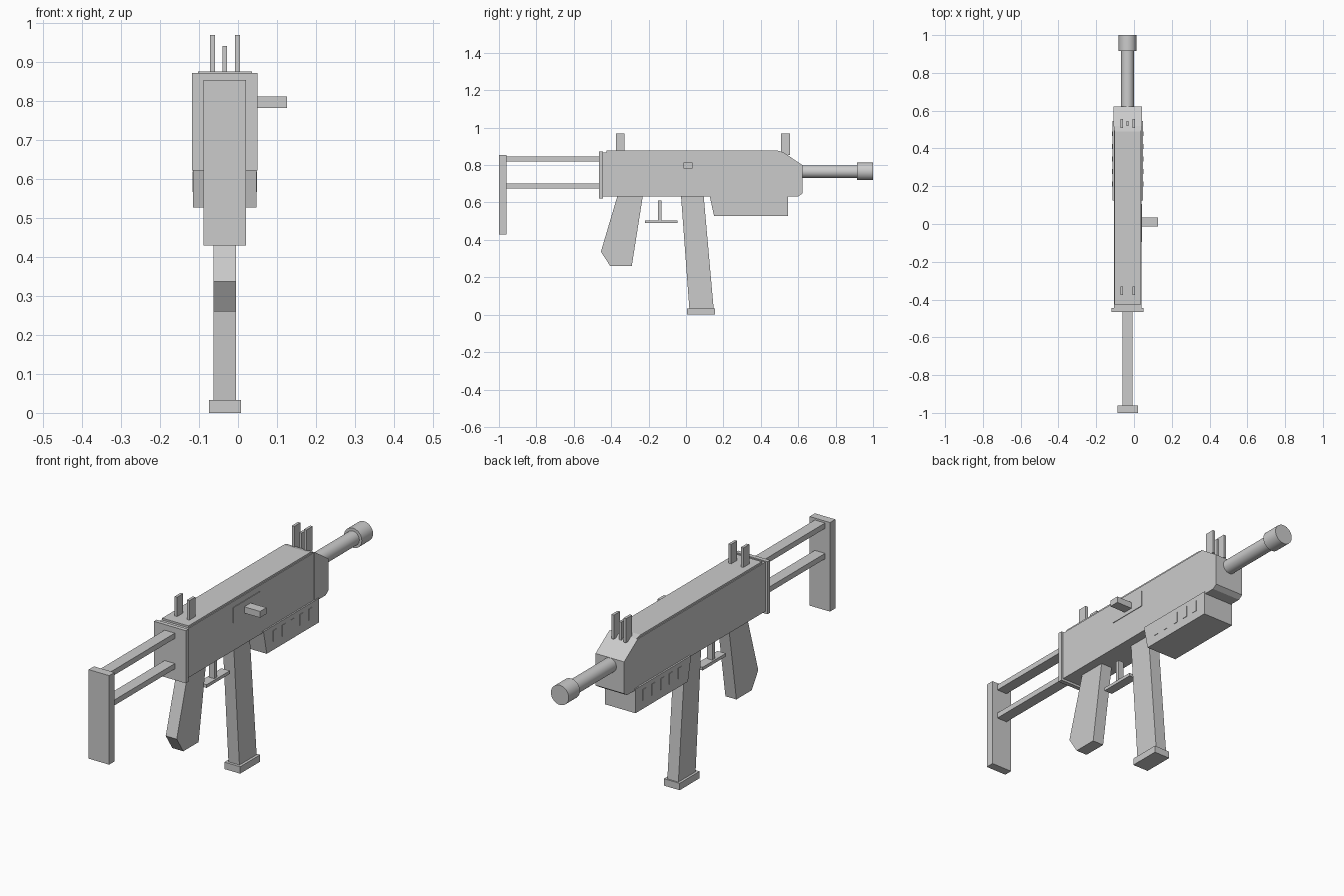
import bpy, bmesh, math

CX = -0.034  # centre line of the model
mat = bpy.data.materials.new("light_grey")
mat.diffuse_color = (0.6, 0.6, 0.6, 1)


def finish(name, bm):
    bmesh.ops.recalc_face_normals(bm, faces=bm.faces[:])
    me = bpy.data.meshes.new(name)
    bm.to_mesh(me)
    bm.free()
    me.materials.append(mat)
    ob = bpy.data.objects.new(name, me)
    bpy.context.collection.objects.link(ob)
    return ob


def profile(name, pts, x0, x1):
    """Extrude a (y, z) side outline from x0 to x1."""
    bm = bmesh.new()
    f = bm.faces.new([bm.verts.new((x0, y, z)) for y, z in pts])
    ext = bmesh.ops.extrude_face_region(bm, geom=[f])
    vs = [g for g in ext["geom"] if isinstance(g, bmesh.types.BMVert)]
    bmesh.ops.translate(bm, verts=vs, vec=(x1 - x0, 0, 0))
    return finish(name, bm)


def box(name, x0, x1, y0, y1, z0, z1):
    return profile(name, [(y0, z0), (y1, z0), (y1, z1), (y0, z1)], x0, x1)


def tube(name, r, y0, y1, z):
    bpy.ops.mesh.primitive_cylinder_add(vertices=32, radius=r, depth=y1 - y0,
                                        location=(CX, (y0 + y1) / 2, z),
                                        rotation=(math.pi / 2, 0, 0))
    ob = bpy.context.object
    ob.name = name
    ob.data.materials.append(mat)
    bpy.ops.object.shade_smooth_by_angle(angle=math.radians(35))


# Receiver, top cover, nose and rear plate
box("receiver", -0.107, 0.040, -0.445, 0.52, 0.633, 0.868)
profile("top_cover", [(-0.425, 0.86), (0.52, 0.86), (0.52, 0.869), (0.49, 0.877), (-0.425, 0.877)],
        -0.103, 0.036)
profile("nose", [(0.515, 0.633), (0.60, 0.633), (0.622, 0.648), (0.622, 0.80), (0.52, 0.869), (0.515, 0.869)],
        -0.109, 0.042)
box("rear_plate", -0.118, 0.050, -0.465, -0.445, 0.622, 0.873)

# Barrel and muzzle
tube("barrel", 0.034, 0.58, 0.93, 0.765)
tube("muzzle", 0.047, 0.915, 1.0, 0.766)

# Fore-end with vent plates on both sides
profile("fore_end", [(0.125, 0.642), (0.15, 0.527), (0.545, 0.527), (0.545, 0.642)], -0.115, 0.047)
for i in range(5):
    y = 0.211 + i * 0.0667
    box("vent_right", 0.045, 0.049, y - 0.013, y + 0.013, 0.567, 0.62)
    box("vent_left", -0.117, -0.113, y - 0.013, y + 0.013, 0.567, 0.62)

# Side port and cocking handle
box("side_port", 0.038, 0.043, -0.095, 0.105, 0.765, 0.84)
box("cocking_handle", 0.035, 0.126, -0.014, 0.034, 0.783, 0.813)

# Magazine
profile("magazine", [(-0.027, 0.64), (0.094, 0.64), (0.148, 0.03), (0.018, 0.03)], -0.063, -0.005)
box("magazine_base", -0.075, 0.008, 0.005, 0.155, 0.0, 0.033)

# Rear grip and trigger
profile("grip", [(-0.365, 0.64), (-0.23, 0.64), (-0.29, 0.26), (-0.405, 0.26), (-0.455, 0.337)],
        -0.063, -0.005)
box("trigger_guard", CX - 0.022, CX + 0.022, -0.22, -0.045, 0.49, 0.505)
box("trigger", CX - 0.014, CX + 0.014, -0.15, -0.13, 0.50, 0.61)

# Stock
for z in (0.675, 0.82):
    box("stock_rod", -0.062, -0.008, -0.965, -0.46, z, z + 0.026)
box("butt_plate", -0.088, 0.020, -1.0, -0.96, 0.43, 0.855)

# Sights
for x in (-0.065, -0.001):
    box("front_sight_post", x - 0.0065, x + 0.0065, 0.508, 0.555, 0.855, 0.97)
    box("rear_sight_post", x - 0.0065, x + 0.0065, -0.375, -0.33, 0.87, 0.97)
box("front_sight_blade", CX - 0.006, CX + 0.006, 0.52, 0.545, 0.855, 0.942)
